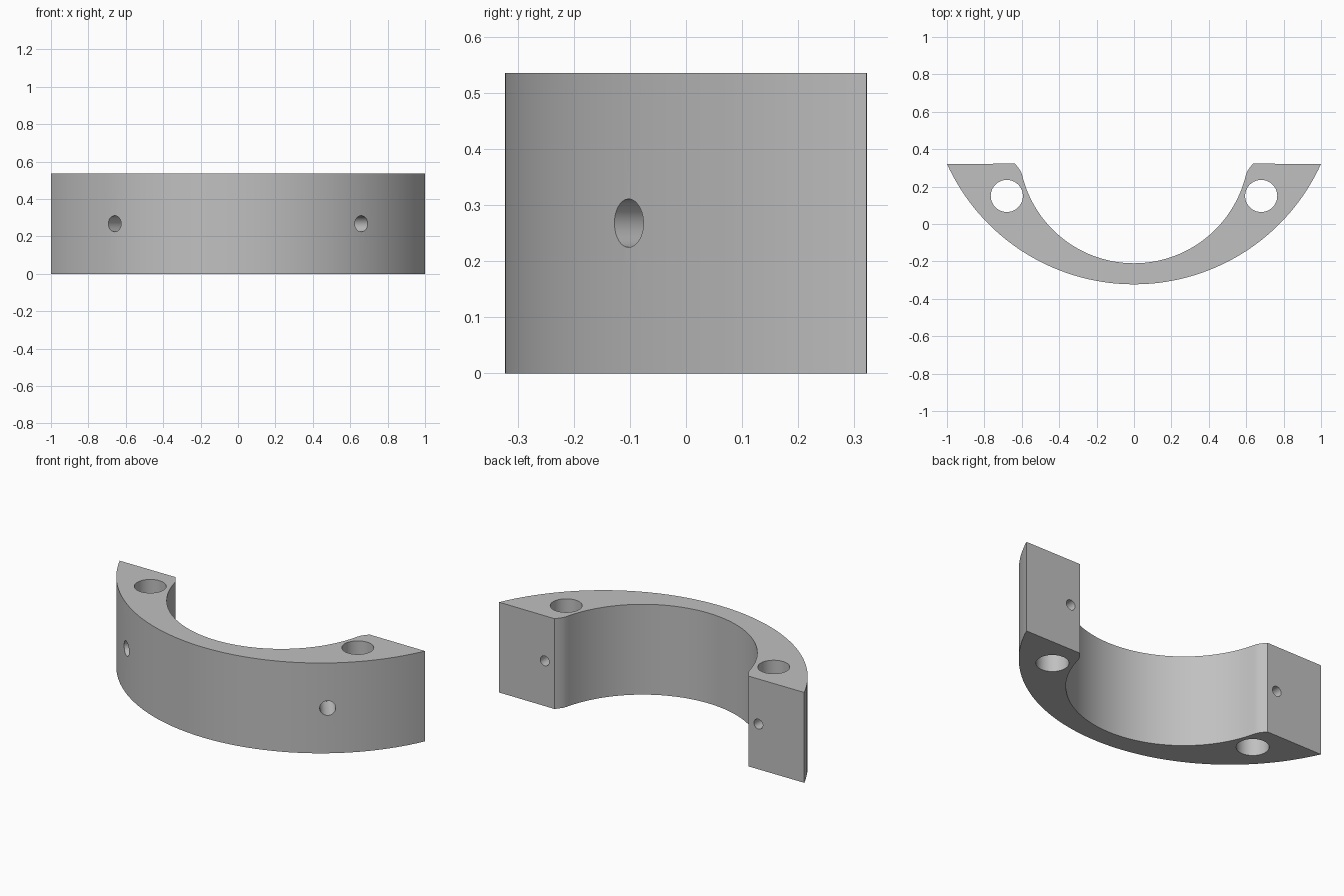
import bpy, bmesh, math
from mathutils import Vector

cube = bpy.data.objects.get("Cube")
if cube:
    bpy.data.objects.remove(cube, do_unlink=True)

HEIGHT, BACK = 0.535, 0.3225
MID = HEIGHT / 2

grey = bpy.data.materials.new("plain grey")
grey.use_nodes = True
colour = (0.53, 0.53, 0.53, 1)
grey.diffuse_color = colour
grey.node_tree.nodes["Principled BSDF"].inputs["Base Color"].default_value = colour


def arc(centre_y, radius, end_x, steps):
    """Points of a lower arc from +end_x to -end_x."""
    half = math.asin(end_x / radius)
    angles = [half - 2 * half * i / steps for i in range(steps + 1)]
    return [(radius * math.sin(a), centre_y - radius * math.cos(a)) for a in angles]


def cylinder(name, start, end, radius):
    start, end = Vector(start), Vector(end)
    axis = end - start
    bpy.ops.mesh.primitive_cylinder_add(
        vertices=40, radius=radius, depth=axis.length, location=(start + end) / 2,
        rotation=axis.to_track_quat("Z", "Y").to_euler())
    cutter = bpy.context.object
    cutter.name = name
    cutter.hide_render = True
    return cutter


# Half ring outline: outer arc, flared lip, inner arc, flared lip
lip = [(0.637, BACK), (0.623, 0.307), (0.607, 0.284)]
outer = arc(0.776, 1.0985, 1.0, 72)
inner = arc(0.405, 0.615, 0.599, 72)
outline = outer + [(-x, y) for x, y in lip] + inner[::-1] + lip[::-1]

bm = bmesh.new()
base = bm.faces.new([bm.verts.new((x, y, 0)) for x, y in outline])
top = bmesh.ops.extrude_face_region(bm, geom=[base])["geom"]
bmesh.ops.translate(bm, vec=(0, 0, HEIGHT),
                    verts=[v for v in top if isinstance(v, bmesh.types.BMVert)])
bmesh.ops.recalc_face_normals(bm, faces=bm.faces)
mesh = bpy.data.meshes.new("half_ring_clamp")
bm.to_mesh(mesh)
bm.free()
clamp = bpy.data.objects.new("half_ring_clamp", mesh)
bpy.context.collection.objects.link(clamp)
mesh.materials.append(grey)

# Holes in both arms: upright bolt hole, slanted front pocket, small back hole
cutters = []
for side in (1, -1):
    cutters.append(cylinder("bolt_hole", (side * 0.68, 0.15, -0.1),
                            (side * 0.68, 0.15, HEIGHT + 0.1), 0.086))
    mouth = Vector((side * 0.66, -0.103, MID))
    outward = Vector((side * 0.6, -0.8, 0))
    cutters.append(cylinder("front_pocket", mouth + outward * 0.1,
                            mouth - outward * 0.18, 0.043))
    cutters.append(cylinder("back_hole", (side * 0.70, BACK + 0.1, MID),
                            (side * 0.70, 0.16, MID), 0.029))

bpy.ops.object.select_all(action="DESELECT")
clamp.select_set(True)
bpy.context.view_layer.objects.active = clamp
for cutter in cutters:
    cut = clamp.modifiers.new(cutter.name, "BOOLEAN")
    cut.operation, cut.solver, cut.object = "DIFFERENCE", "EXACT", cutter
    bpy.ops.object.modifier_apply(modifier=cut.name)
for cutter in cutters:
    bpy.data.objects.remove(cutter, do_unlink=True)

bpy.ops.object.shade_smooth_by_angle(angle=math.radians(30))
